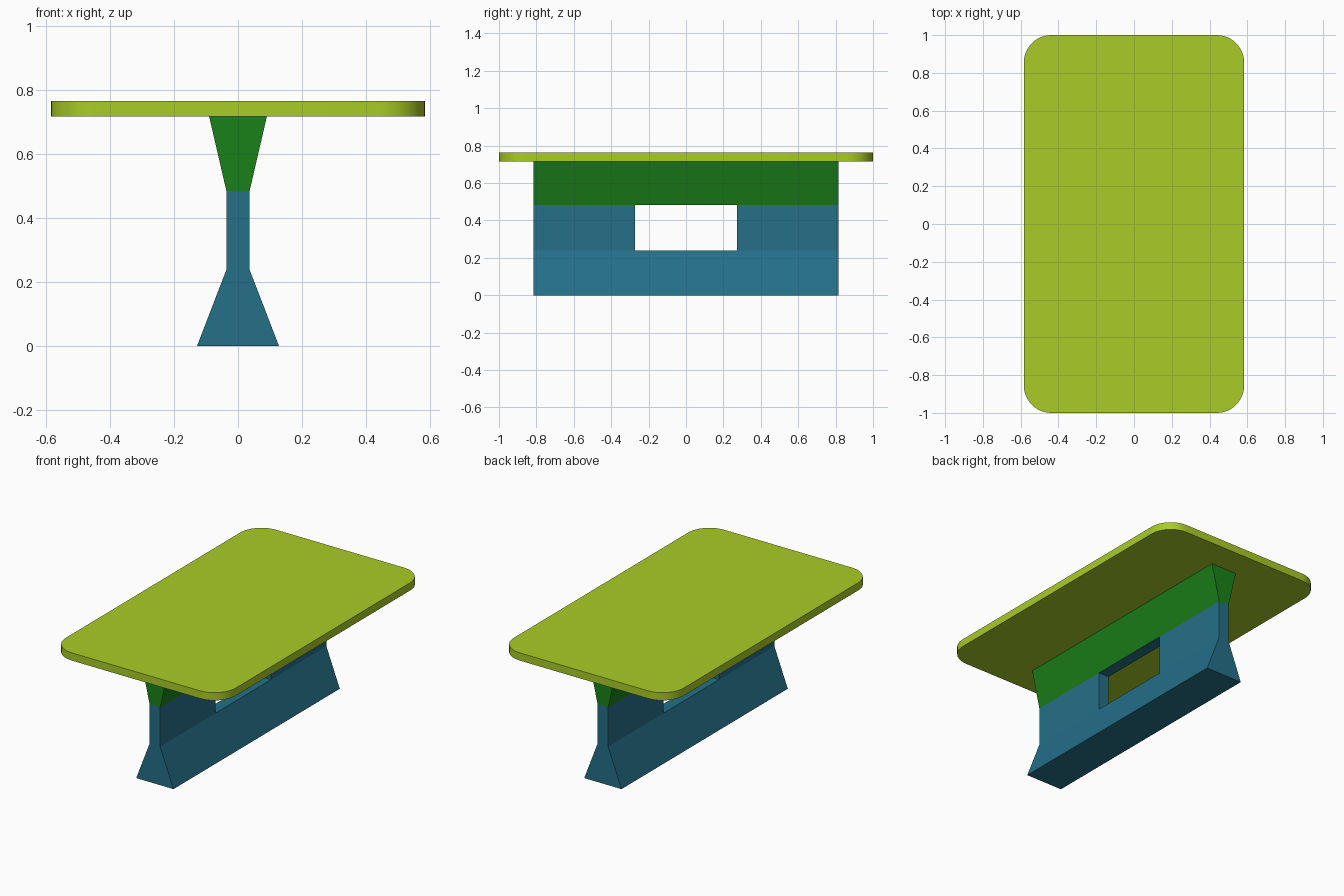
import bpy, bmesh
from mathutils import Vector

if "Cube" in bpy.data.objects:
    bpy.data.objects.remove(bpy.data.objects["Cube"])


def material(name, rgb):
    mat = bpy.data.materials.new(name)
    mat.diffuse_color = (*rgb, 1)
    mat.use_nodes = True
    mat.node_tree.nodes["Principled BSDF"].inputs["Base Color"].default_value = mat.diffuse_color
    return mat


def add_object(name, bm, mats):
    bmesh.ops.recalc_face_normals(bm, faces=bm.faces[:])
    mesh = bpy.data.meshes.new(name)
    bm.to_mesh(mesh)
    bm.free()
    for mat in mats:
        mesh.materials.append(mat)
    obj = bpy.data.objects.new(name, mesh)
    bpy.context.collection.objects.link(obj)
    return obj


def extrude_profile(points, direction):
    bm = bmesh.new()
    face = bm.faces.new([bm.verts.new(p) for p in points])
    ext = bmesh.ops.extrude_face_region(bm, geom=[face], use_keep_orig=True)
    moved = [g for g in ext["geom"] if isinstance(g, bmesh.types.BMVert)]
    bmesh.ops.translate(bm, verts=moved, vec=direction)
    return bm


lime = material("lime", (0.40, 0.60, 0.02))
blue = material("blue", (0.018, 0.16, 0.25))
green = material("green", (0.01, 0.22, 0.01))

# Tabletop: slab with rounded vertical corners
HX, HY, Z0, Z1 = 0.583, 1.0, 0.716, 0.764
bm = extrude_profile([(-HX, -HY, Z0), (HX, -HY, Z0), (HX, HY, Z0), (-HX, HY, Z0)],
                     (0, 0, Z1 - Z0))
corners = [e for e in bm.edges if abs(e.verts[0].co.z - e.verts[1].co.z) > 0.01]
bmesh.ops.bevel(bm, geom=corners, offset=0.145, offset_type='OFFSET',
                segments=12, profile=0.5, affect='EDGES')
top = add_object("tabletop", bm, [lime])
bpy.context.view_layer.objects.active = top
top.select_set(True)
bpy.ops.object.shade_smooth_by_angle(angle=0.6)

# Pedestal: waisted profile run along the length of the table
LEN, HOLE, LOW, HIGH = 0.815, 0.273, 0.239, 0.483
half = [(0.128, 0), (0.036, LOW), (0.036, HIGH), (0.09, Z0)]
outline = [(x, -LEN, z) for x, z in half] + [(-x, -LEN, z) for x, z in reversed(half)]
bm = extrude_profile(outline, (0, 2 * LEN, 0))
for co, no in (((0, -HOLE, 0), (0, 1, 0)), ((0, HOLE, 0), (0, 1, 0)),
               ((0, 0, LOW), (0, 0, 1)), ((0, 0, HIGH), (0, 0, 1))):
    bmesh.ops.bisect_plane(bm, geom=bm.verts[:] + bm.edges[:] + bm.faces[:],
                           plane_co=co, plane_no=no, dist=1e-5)

# Central window through the waist
window = []
for f in bm.faces:
    c = f.calc_center_median()
    if abs(c.y) < 0.1 and LOW < c.z < HIGH and abs(c.x) > 0.01:
        window.append(f)
rims = list({e for f in window for e in f.edges})
bmesh.ops.delete(bm, geom=window, context='FACES_ONLY')
bmesh.ops.bridge_loops(bm, edges=rims)

# Upper flare is green, everything else blue
for f in bm.faces:
    f.material_index = int(f.calc_center_median().z > HIGH + 0.01)
add_object("pedestal", bm, [blue, green])
